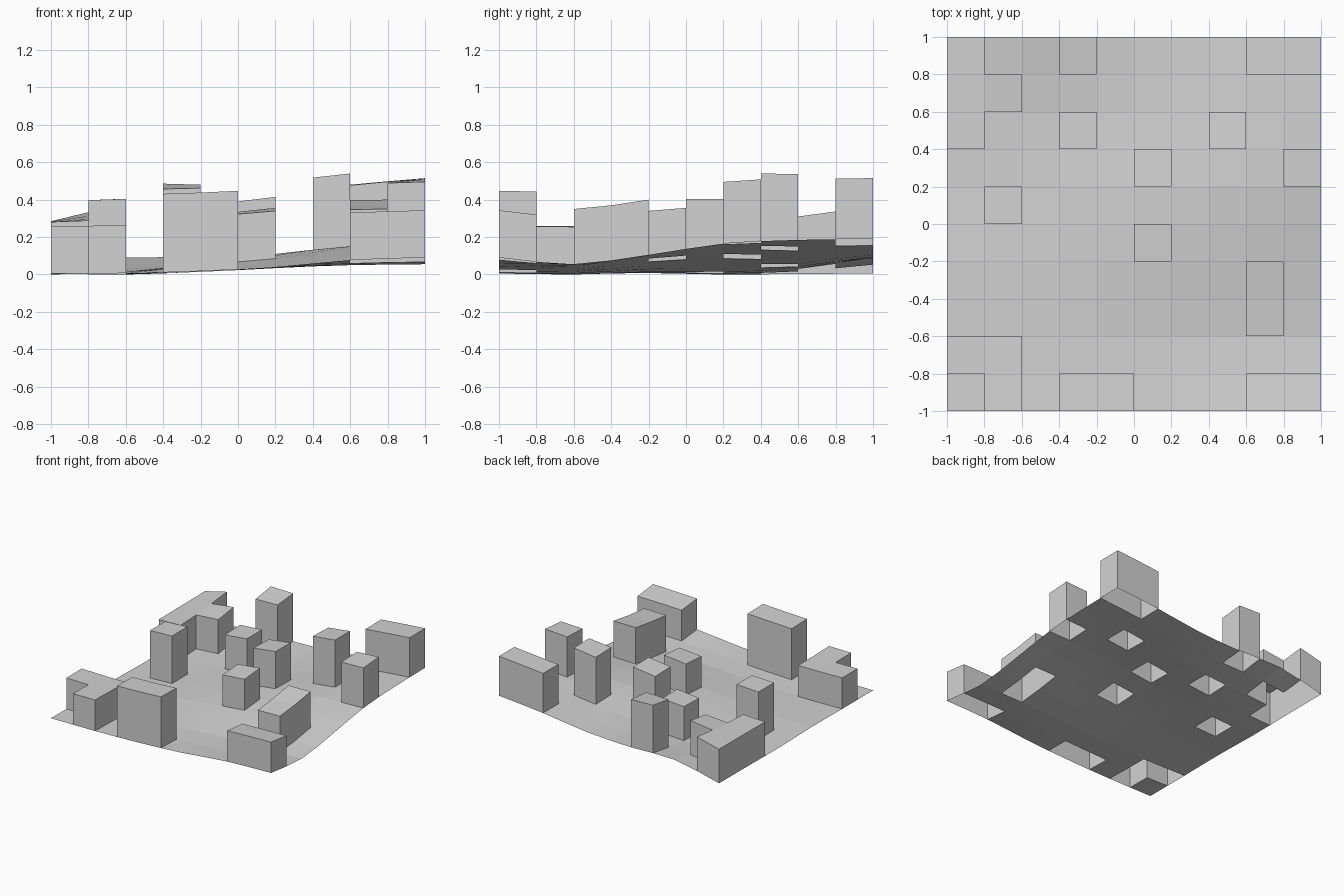
import bpy
import bmesh

cube = bpy.data.objects.get("Cube")
if cube:
    bpy.data.objects.remove(cube, do_unlink=True)

gray = bpy.data.materials.new("plain gray")
gray.use_nodes = True
colour = (0.65, 0.65, 0.65, 1)
gray.diffuse_color = colour
gray.node_tree.nodes["Principled BSDF"].inputs["Base Color"].default_value = colour

CELLS = 10
STEP = 2 / CELLS

# Ground heights in thousandths: rows run front to back, columns run along x
HILLS = [
    [5, 7, 18, 40, 77, 90],
    [5, 0, 15, 35, 50, 55],
    [8, 14, 48, 85, 100, 105],
    [0, 15, 60, 110, 150, 165],
    [3, 30, 55, 100, 150, 185],
    [5, 90, 87, 105, 155, 190],
]


def spline(values, t):
    """Smooth curve through evenly spaced values, t from -1 to 1."""
    last = len(values) - 1
    t = (t + 1) / 2 * last
    i = min(int(t + 1e-6), last - 1)
    f = t - i
    b, c = values[i], values[i + 1]
    a = values[i - 1] if i > 0 else 2 * b - c
    d = values[i + 2] if i + 2 <= last else 2 * c - b
    return b + f / 2 * (c - a + f * (2*a - 5*b + 4*c - d + f * (3*(b - c) + d - a)))


def height(x, y):
    return max(0, spline([spline(row, x) for row in HILLS], y)) / 1000


def cell_of(face):
    c = face.calc_center_median()
    return int((c.x + 1) / STEP), int((c.y + 1) / STEP)


def block(x0, x1, y0, y1):
    return {(x, y) for x in range(x0, x1) for y in range(y0, y1)}


def wavy_patch(name, cells, rise=0):
    """Patch of the wavy ground over the cells, raised on open-bottomed walls."""
    bm = bmesh.new()
    bmesh.ops.create_grid(bm, x_segments=CELLS, y_segments=CELLS, size=1)
    spare = [f for f in bm.faces if cell_of(f) not in cells]
    bmesh.ops.delete(bm, geom=spare, context='FACES')
    for v in bm.verts:
        v.co.z = height(v.co.x, v.co.y) + rise
    if rise:
        rim = [e for e in bm.edges if e.is_boundary]
        new = bmesh.ops.extrude_edge_only(bm, edges=rim)["geom"]
        for v in new:
            if isinstance(v, bmesh.types.BMVert):
                v.co.z -= rise
    bmesh.ops.recalc_face_normals(bm, faces=bm.faces[:])
    bm.normal_update()
    if max(bm.faces, key=lambda f: abs(f.normal.z)).normal.z < 0:
        bmesh.ops.reverse_faces(bm, faces=bm.faces[:])
    mesh = bpy.data.meshes.new(name)
    bm.to_mesh(mesh)
    bm.free()
    mesh.materials.append(gray)
    bpy.context.collection.objects.link(bpy.data.objects.new(name, mesh))


# Towers: footprint cells and rise above the ground
towers = {
    "front_left_tower": (block(0, 2, 1, 2) | block(1, 2, 0, 1), 0.255),
    "front_middle_tower": (block(3, 5, 0, 1), 0.42),
    "front_right_tower": (block(8, 10, 0, 1), 0.253),
    "long_right_tower": (block(8, 9, 2, 4), 0.297),
    "inner_front_tower": (block(5, 6, 4, 5), 0.255),
    "inner_left_tower": (block(1, 2, 5, 6), 0.39),
    "inner_back_tower": (block(5, 6, 6, 7), 0.305),
    "right_edge_tower": (block(9, 10, 6, 7), 0.33),
    "low_back_tower": (block(3, 4, 7, 8), 0.28),
    "tall_tower": (block(7, 8, 7, 8), 0.387),
    "back_left_tower": (block(0, 1, 7, 10) | block(1, 2, 8, 9), 0.28),
    "back_middle_tower": (block(3, 4, 9, 10), 0.393),
    "back_right_tower": (block(8, 10, 9, 10), 0.325),
}
open_ground = block(0, CELLS, 0, CELLS)
for name, (cells, rise) in towers.items():
    wavy_patch(name, cells, rise)
    open_ground -= cells

# Ground between the towers
wavy_patch("ground", open_ground)
